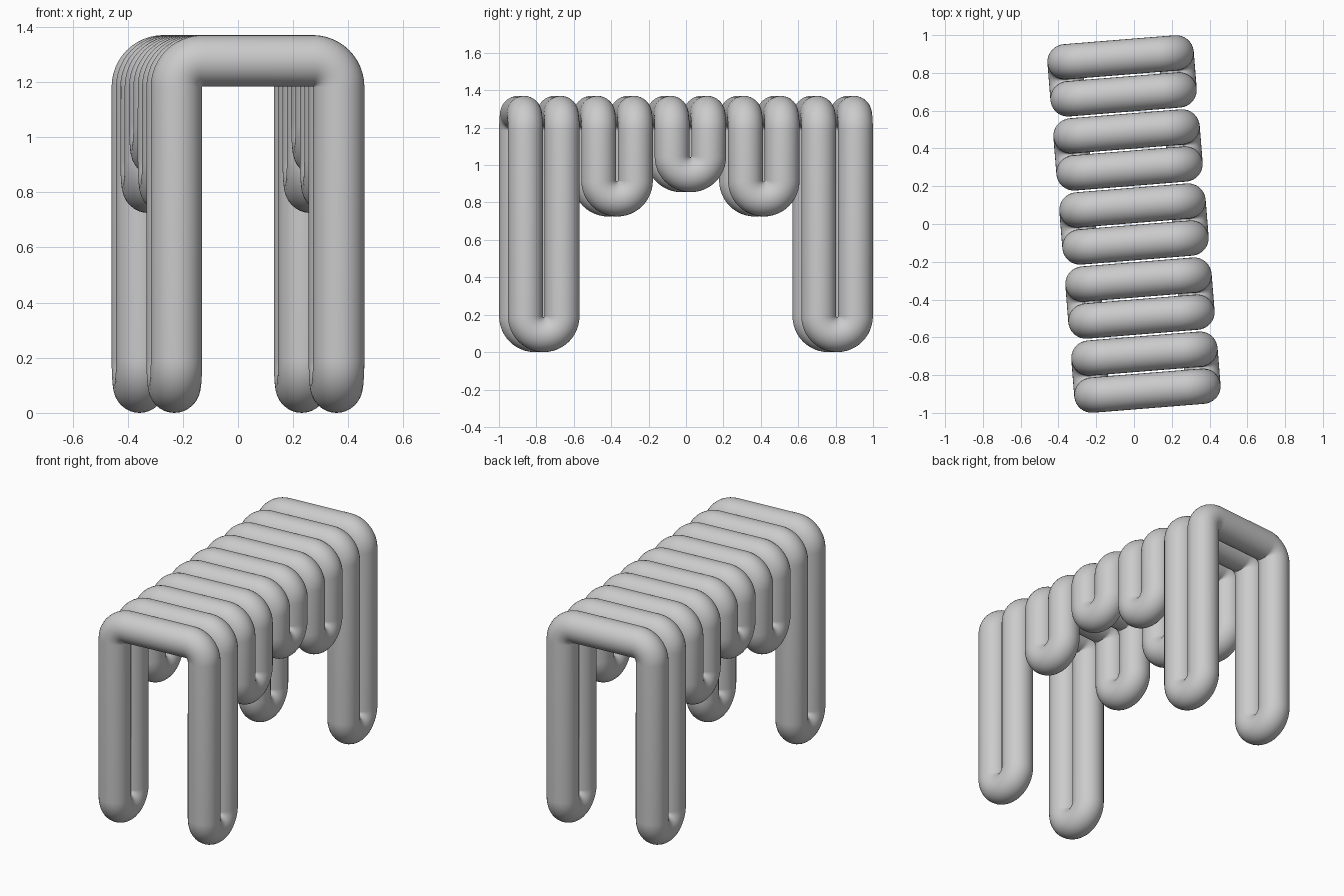
import bpy
from math import sin, cos, pi, radians
from mathutils import Matrix, Vector

if "Cube" in bpy.data.objects:
    bpy.data.objects.remove(bpy.data.objects["Cube"])

R = 0.0935            # tube radius
W = 0.295             # half distance between left and right legs
PITCH = 0.1967        # spacing between neighbouring hoops
A = PITCH / 2         # bend radius of the foot loops
C = 0.094             # bend radius of the top corners
TOP = 1.37 - R        # centreline height of the seat bars
TURN = Matrix.Rotation(radians(4.6), 4, 'Z')


def arc(n, fn, start, end):
    return [fn(start + (end - start) * i / n) for i in range(n + 1)]


def loop_path(bottom):
    """Closed centreline: hoop, foot bend, hoop, foot bend."""
    zb = bottom + R + A
    half = arc(12, lambda t: Vector((-W + C + C * cos(t), A, TOP - C + C * sin(t))), pi, pi / 2)
    half += arc(12, lambda t: Vector((W - C + C * cos(t), A, TOP - C + C * sin(t))), pi / 2, 0)
    half += arc(24, lambda t: Vector((W, A * cos(t), zb - A * sin(t))), 0, pi)
    # the other half is the same path turned half way round
    return half + [Vector((-p.x, -p.y, p.z)) for p in half]


def tube_loop(name, y, bottom):
    cu = bpy.data.curves.new(name, 'CURVE')
    cu.dimensions = '3D'
    cu.bevel_depth = R
    cu.bevel_resolution = 14
    pts = loop_path(bottom)
    sp = cu.splines.new('POLY')
    sp.points.add(len(pts) - 1)
    for q, p in zip(sp.points, pts):
        q.co = (*(TURN @ (p + Vector((0, y, 0)))), 1)
    sp.use_cyclic_u = True
    sp.use_smooth = True
    ob = bpy.data.objects.new(name, cu)
    bpy.context.collection.objects.link(ob)
    bpy.ops.object.select_all(action='DESELECT')
    ob.select_set(True)
    bpy.context.view_layer.objects.active = ob
    bpy.ops.object.convert(target='MESH')
    bpy.ops.object.shade_smooth()


# five closed tube loops: long legs at the ends, shorter towards the middle
loops = [("front_leg_loop", -2, 0.0), ("front_short_loop", -1, 0.725),
         ("middle_loop", 0, 0.855),
         ("back_short_loop", 1, 0.725), ("back_leg_loop", 2, 0.0)]
for name, k, bottom in loops:
    tube_loop(name, k * 2 * PITCH, bottom)
